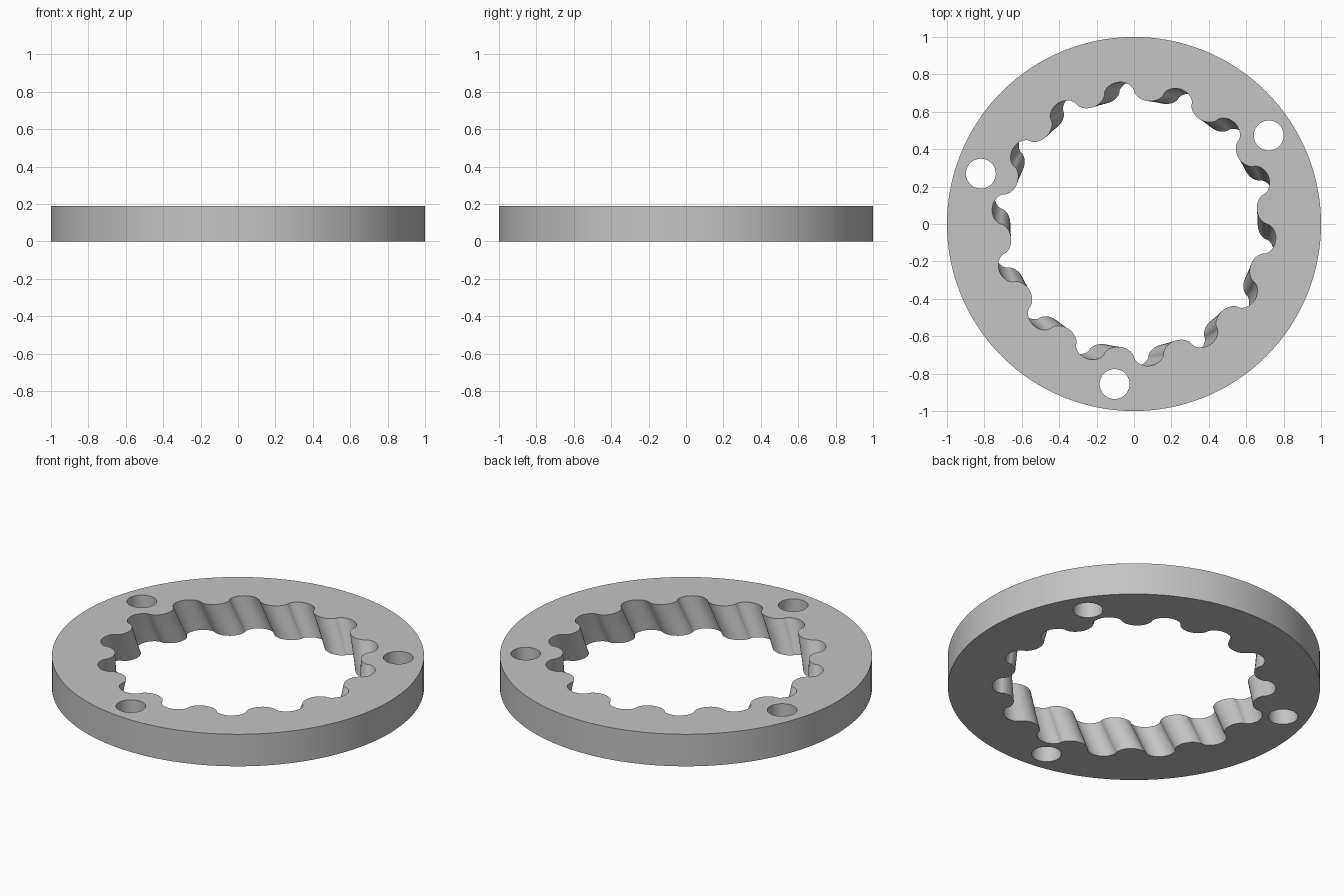
import bpy
import bmesh
from math import cos, sin, pi, radians

HEIGHT = 0.19
TEETH = 14
PITCH_RADIUS = 0.712
TWIST = radians(6.6)      # top edge turned ahead of the bottom edge
LAYERS = 6
ARC_STEPS = 14
HOLES = [33.3, 161.8, 263.1]
HOLE_ORBIT = 0.862
HOLE_RADIUS = 0.08

default = bpy.data.objects.get("Cube")
if default:
    bpy.data.objects.remove(default, do_unlink=True)


def circle(radius, count, cx=0.0, cy=0.0):
    return [(cx + radius * cos(2 * pi * i / count),
             cy + radius * sin(2 * pi * i / count)) for i in range(count)]


def cycloid_profile():
    """Alternating rounded teeth (inside) and gaps (outside) on the pitch circle."""
    roll = PITCH_RADIUS / (2 * TEETH)
    half = pi / TEETH
    points = []
    for k in range(2 * TEETH):
        side = -1 if k % 2 == 0 else 1
        orbit = PITCH_RADIUS + side * roll
        for i in range(ARC_STEPS):
            # cosine spacing gives even steps along the curve
            t = half * (i / ARC_STEPS)
            spin = orbit / roll * t
            x = orbit * cos(t) - side * roll * cos(spin)
            y = orbit * sin(t) - roll * sin(spin)
            a = k * half
            points.append((x * cos(a) - y * sin(a), x * sin(a) + y * cos(a)))
    return points


def turned(points, a):
    return [(x * cos(a) - y * sin(a), x * sin(a) + y * cos(a)) for x, y in points]


def add_wall(bm, points, layers=1, twist=0.0):
    """Sweep a closed outline upward; return its bottom and top edge loops."""
    rings = []
    for j in range(layers + 1):
        f = j / layers
        ring = turned(points, twist * (f - 1))
        rings.append([bm.verts.new((x, y, HEIGHT * f)) for x, y in ring])
    n = len(points)
    for low, high in zip(rings, rings[1:]):
        for i in range(n):
            k = (i + 1) % n
            bm.faces.new((low[i], low[k], high[k], high[i]))
    return [[bm.edges.get((r[i], r[(i + 1) % n])) for i in range(n)]
            for r in (rings[0], rings[-1])]


# Walls: outer rim, helical teeth, bolt holes
bm = bmesh.new()
walls = [add_wall(bm, circle(1.0, 128)),
         add_wall(bm, cycloid_profile(), LAYERS, TWIST)]
for angle in HOLES:
    a = radians(angle)
    walls.append(add_wall(bm, circle(HOLE_RADIUS, 40,
                                     HOLE_ORBIT * cos(a), HOLE_ORBIT * sin(a))))

# Flat bottom and top faces
for level, normal in ((0, (0, 0, -1)), (1, (0, 0, 1))):
    edges = [e for wall in walls for e in wall[level]]
    bmesh.ops.triangle_fill(bm, use_beauty=True, use_dissolve=False,
                            edges=edges, normal=normal)
bmesh.ops.recalc_face_normals(bm, faces=bm.faces)

mesh = bpy.data.meshes.new("ring_gear")
bm.to_mesh(mesh)
bm.free()
ring_gear = bpy.data.objects.new("ring_gear", mesh)
bpy.context.collection.objects.link(ring_gear)

# Plain grey material
grey = bpy.data.materials.new("plain_grey")
grey.use_nodes = True
colour = (0.55, 0.55, 0.55, 1.0)
grey.diffuse_color = colour
grey.node_tree.nodes["Principled BSDF"].inputs["Base Color"].default_value = colour
mesh.materials.append(grey)

# Smooth walls with crisp rims
bpy.ops.object.select_all(action="DESELECT")
ring_gear.select_set(True)
bpy.context.view_layer.objects.active = ring_gear
bpy.ops.object.shade_smooth_by_angle(angle=radians(35))
